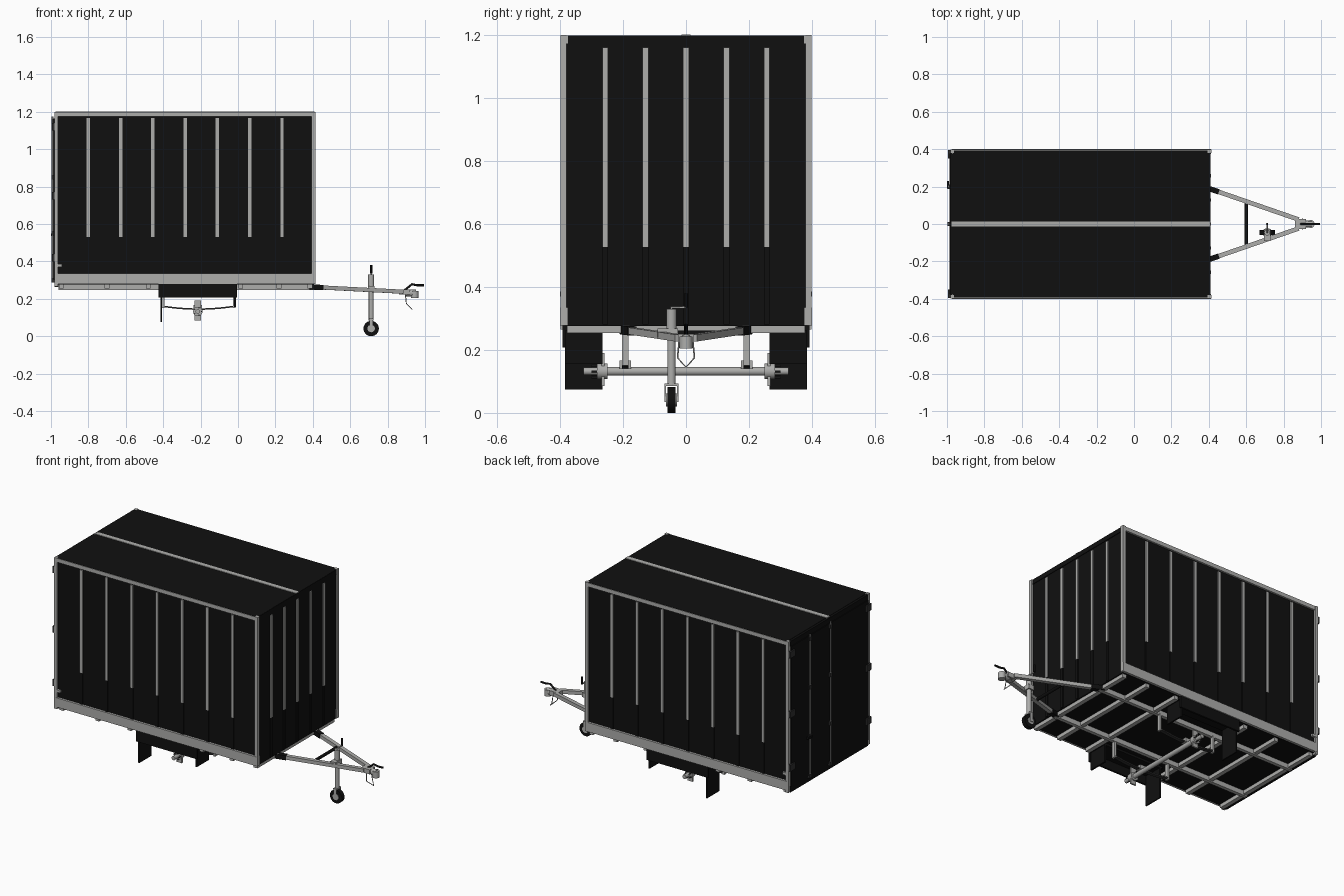
import bpy, math
from mathutils import Vector

cube = bpy.data.objects.get("Cube")
if cube:
    bpy.data.objects.remove(cube, do_unlink=True)


def material(name, rgb):
    m = bpy.data.materials.new(name)
    m.use_nodes = True
    m.diffuse_color = (*rgb, 1)
    m.node_tree.nodes["Principled BSDF"].inputs["Base Color"].default_value = (*rgb, 1)
    return m


STEEL = material("galvanised_grey", (0.42, 0.42, 0.41))
BLACK = material("panel_black", (0.005, 0.005, 0.005))
DARK = material("dark_grey", (0.03, 0.03, 0.03))


def box(name, x, y, z, mat):
    """Box given by its (low, high) range on each axis."""
    c = [(r[0] + r[1]) / 2 for r in (x, y, z)]
    bpy.ops.mesh.primitive_cube_add(size=1, location=c)
    o = bpy.context.object
    o.name = name
    o.scale = [r[1] - r[0] for r in (x, y, z)]
    bpy.ops.object.transform_apply(location=False, rotation=False, scale=True)
    o.data.materials.append(mat)
    return o


def rod(name, a, b, r, mat, sides=20):
    """Cylinder between two points."""
    a, b = Vector(a), Vector(b)
    bpy.ops.mesh.primitive_cylinder_add(vertices=sides, radius=r, depth=(b - a).length,
                                        location=(a + b) / 2)
    o = bpy.context.object
    o.name = name
    o.rotation_euler = (b - a).to_track_quat('Z', 'Y').to_euler()
    o.data.materials.append(mat)
    bpy.ops.object.shade_smooth_by_angle()
    return o


def beam(name, a, b, w, h, mat):
    """Rectangular bar between two points."""
    a, b = Vector(a), Vector(b)
    o = box(name, (-(b - a).length / 2, (b - a).length / 2), (-w / 2, w / 2), (-h / 2, h / 2), mat)
    o.location = (a + b) / 2
    d = b - a
    o.rotation_euler = (0, -math.atan2(d.z, math.hypot(d.x, d.y)), math.atan2(d.y, d.x))
    return o


def wire(name, pts, r, mat):
    """Round tube through points."""
    c = bpy.data.curves.new(name, 'CURVE')
    c.dimensions = '3D'
    c.bevel_depth = r
    c.bevel_resolution = 2
    s = c.splines.new('POLY')
    s.points.add(len(pts) - 1)
    for p, q in zip(s.points, pts):
        p.co = (*q, 1)
    c.materials.append(mat)
    o = bpy.data.objects.new(name, c)
    bpy.context.collection.objects.link(o)
    return o


def span(c, half):
    return (c - half, c + half)


def side(s, a, b):
    """Range mirrored to side s."""
    return tuple(sorted((s * a, s * b)))


# Cargo body and roof
box("cargo_body", (-0.97, 0.405), (-0.386, 0.386), (0.276, 1.196), BLACK)
box("roof_panel", (-0.968, 0.408), (-0.394, 0.394), (1.19, 1.199), BLACK)
box("roof_strip", (-0.975, 0.408), span(0, 0.014), (1.195, 1.202), STEEL)
box("front_header", (0.4, 0.409), (-0.38, 0.38), (1.17, 1.198), BLACK)

for s in (-1, 1):
    # Rails and corner posts
    box("bottom_rail", (-0.972, 0.412), side(s, 0.375, 0.4), (0.278, 0.335), STEEL)
    box("top_rail", (-0.97, 0.41), side(s, 0.375, 0.397), (1.174, 1.198), STEEL)
    box("front_post", (0.393, 0.414), side(s, 0.379, 0.399), (0.28, 1.2), STEEL)
    box("rear_post", (-0.98, -0.962), side(s, 0.379, 0.399), (0.265, 1.2), STEEL)
    box("side_marker", (-0.968, -0.94), side(s, 0.386, 0.4), (0.37, 0.385), STEEL)
    # Side ribs, painted black along the lower part
    for i in range(7):
        x = -0.8 + i * 0.1725
        box("side_rib", span(x, 0.009), side(s, 0.38, 0.393), (0.53, 1.166), STEEL)
        box("side_rib_foot", span(x, 0.009), side(s, 0.38, 0.391), (0.335, 0.53), BLACK)

# Front wall ribs
for i in range(-2, 3):
    y = i * 0.1285
    box("front_rib", (0.4, 0.412), span(y, 0.009), (0.527, 1.16), STEEL)
    box("front_rib_foot", (0.4, 0.41), span(y, 0.009), (0.28, 0.527), BLACK)

# Rear doors, locking bars, hinges and latches
for s in (-1, 1):
    box("rear_door", (-0.986, -0.968), side(s, 0.003, 0.377), (0.3, 1.165), BLACK)
    for z in (0.42, 0.75, 1.12):
        box("door_hinge", (-0.994, -0.975), side(s, 0.35, 0.396), span(z, 0.02), DARK)
box("rear_sill", (-0.982, -0.96), (-0.38, 0.38), (0.262, 0.3), BLACK)
box("rear_header", (-0.982, -0.96), (-0.38, 0.38), (1.165, 1.197), BLACK)
for y in (0.0, 0.2):
    rod("locking_bar", (-0.991, y, 0.29), (-0.991, y, 1.175), 0.005, STEEL, 12)
    for z in (0.3, 0.55, 0.85, 1.15):
        box("bar_keeper", (-0.996, -0.98), span(y, 0.012), span(z, 0.012), DARK)
box("door_handle", (-1.0, -0.988), (0.19, 0.23), (0.535, 0.55), BLACK)

# Underframe
for x in (-0.945, -0.7, -0.48, 0.015, 0.22, 0.385):
    box("cross_beam", span(x, 0.013), (-0.378, 0.378), (0.254, 0.279), STEEL)
for s in (-1, 1):
    y = s * 0.19
    box("chassis_rail", (-0.96, 0.41), span(y, 0.011), (0.247, 0.277), STEEL)
    # Mudguard: outer skirt, front plate and hanging flap
    box("mudguard_skirt", (-0.425, -0.005), side(s, 0.382, 0.393), (0.208, 0.279), BLACK)
    box("mudguard_top", (-0.425, -0.005), side(s, 0.265, 0.386), (0.262, 0.279), BLACK)
    box("mudguard_front", (-0.022, -0.012), side(s, 0.265, 0.385), (0.155, 0.27), BLACK)
    box("mud_flap", (-0.414, -0.406), side(s, 0.265, 0.385), (0.075, 0.27), BLACK)
    # Leaf spring on hangers
    for x in (-0.4, -0.02):
        box("spring_hanger", span(x, 0.006), span(s * 0.193, 0.011), (0.15, 0.255), STEEL)
    arc = [(-0.21 + 0.19 * t / 5, s * 0.193, 0.145 + 0.015 * (t / 5) ** 2) for t in range(-5, 6)]
    for a, b in zip(arc, arc[1:]):
        beam("leaf_spring", a, b, 0.022, 0.008, DARK)
    box("axle_clamp", span(-0.215, 0.022), span(s * 0.193, 0.018), (0.14, 0.166), STEEL)
    # Hub
    box("brake_plate", span(-0.215, 0.018), span(s * 0.264, 0.005), (0.085, 0.19), STEEL)
    rod("hub", (-0.215, s * 0.25, 0.132), (-0.215, s * 0.282, 0.132), 0.025, STEEL)
    rod("stub_axle", (-0.215, s * 0.28, 0.132), (-0.215, s * 0.325, 0.132), 0.012, STEEL)
    for k in range(5):
        a = k * math.tau / 5
        x, z = -0.215 + 0.02 * math.cos(a), 0.132 + 0.02 * math.sin(a)
        rod("wheel_stud", (x, s * 0.28, z), (x, s * 0.3, z), 0.003, DARK, 8)
    # Drawbar arm with black socket
    foot, tip = Vector((0.4, s * 0.19, 0.263)), Vector((0.88, s * 0.024, 0.238))
    beam("drawbar_arm", foot, tip, 0.024, 0.022, STEEL)
    beam("drawbar_socket", foot.lerp(tip, -0.04), foot.lerp(tip, 0.11), 0.029, 0.028, BLACK)
rod("axle", (-0.215, -0.26, 0.132), (-0.215, 0.26, 0.132), 0.014, STEEL)
rod("drawbar_brace", (0.6, -0.115, 0.252), (0.6, 0.115, 0.252), 0.009, BLACK)

# Coupling head, lever and safety cable
box("coupling_body", (0.86, 0.92), span(0, 0.026), (0.222, 0.25), STEEL)
rod("coupling_neck", (0.9, 0, 0.232), (0.95, 0, 0.23), 0.019, STEEL)
rod("coupling_cup", (0.945, 0, 0.204), (0.945, 0, 0.243), 0.021, STEEL)
wire("coupling_lever", [(0.89, 0, 0.245), (0.93, 0, 0.278), (0.96, 0, 0.272), (0.994, 0, 0.273)],
     0.006, BLACK)
wire("safety_cable", [(0.895, -0.022, 0.225), (0.9, -0.027, 0.175), (0.93, 0, 0.145),
                      (0.9, 0.027, 0.175), (0.895, 0.022, 0.225)], 0.0025, STEEL)

# Jockey wheel
jx, jy = 0.712, -0.046
rod("jockey_tube", (jx, jy, 0.085), (jx, jy, 0.27), 0.013, STEEL)
rod("jockey_upper_tube", (jx, jy, 0.26), (jx, jy, 0.33), 0.016, STEEL)
box("jockey_clamp", span(jx, 0.018), (-0.09, jy + 0.02), (0.24, 0.268), STEEL)
wire("jockey_crank", [(jx, jy, 0.32), (jx, jy, 0.335), (jx, 0, 0.335)], 0.004, STEEL)
rod("crank_grip", (jx, 0, 0.335), (jx, 0, 0.38), 0.006, BLACK, 12)
box("fork_bridge", span(jx, 0.012), span(jy, 0.022), (0.086, 0.094), STEEL)
for s in (-1, 1):
    box("jockey_fork", span(jx, 0.009), span(jy + s * 0.02, 0.002), (0.035, 0.092), STEEL)
rod("jockey_tyre", (jx, jy - 0.013, 0.041), (jx, jy + 0.013, 0.041), 0.041, BLACK, 32)
rod("jockey_hub", (jx, jy - 0.017, 0.041), (jx, jy + 0.017, 0.041), 0.02, STEEL)
